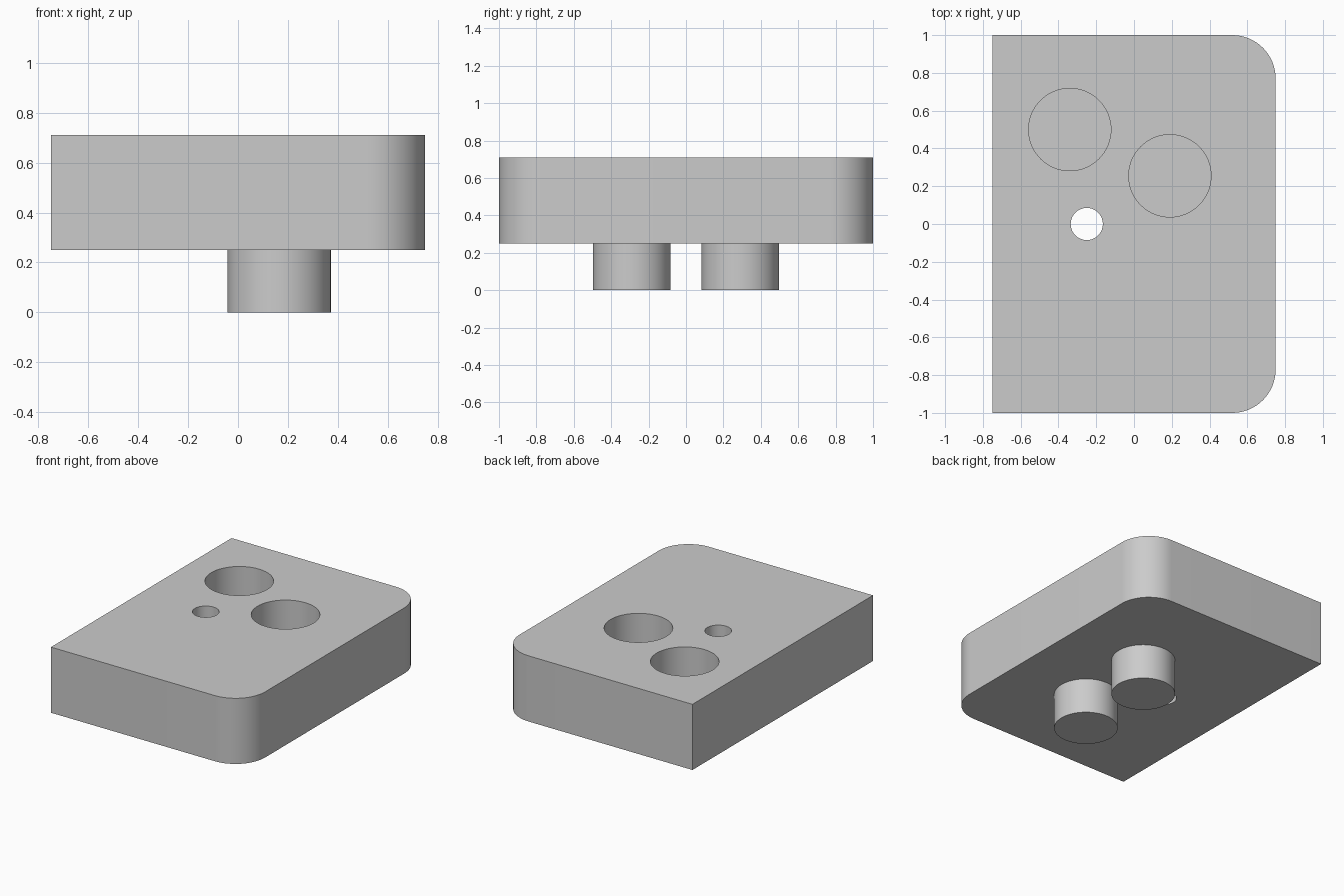
import bpy, bmesh, math
from mathutils import Vector

old = bpy.data.objects.get("Cube")
if old:
    bpy.data.objects.remove(old, do_unlink=True)

BASE, TOP = 0.25, 0.71
HALF_X, HALF_Y, CORNER = 0.75, 1.0, 0.23
SEGMENTS = 64

grey = bpy.data.materials.new("light grey")
grey.use_nodes = True
colour = (0.6, 0.6, 0.6, 1)
grey.diffuse_color = colour
grey.node_tree.nodes["Principled BSDF"].inputs["Base Color"].default_value = colour


def prism(name, outline, z0, z1):
    """Extrude a closed counter-clockwise outline from z0 up to z1."""
    bm = bmesh.new()
    face = bm.faces.new([bm.verts.new((x, y, z0)) for x, y in outline])
    top = bmesh.ops.extrude_face_region(bm, geom=[face])["geom"]
    bmesh.ops.translate(bm, vec=Vector((0, 0, z1 - z0)),
                        verts=[g for g in top if isinstance(g, bmesh.types.BMVert)])
    bmesh.ops.recalc_face_normals(bm, faces=bm.faces)
    mesh = bpy.data.meshes.new(name)
    bm.to_mesh(mesh)
    bm.free()
    mesh.materials.append(grey)
    obj = bpy.data.objects.new(name, mesh)
    bpy.context.collection.objects.link(obj)
    return obj


def arc(cx, cy, r, start, end, steps):
    angles = [math.radians(start + (end - start) * i / steps) for i in range(steps + 1)]
    return [(cx + r * math.cos(a), cy + r * math.sin(a)) for a in angles]


def cylinder(name, cx, cy, r, z0, z1):
    return prism(name, arc(cx, cy, r, 0, 360, SEGMENTS)[:-1], z0, z1)


def select_only(obj):
    bpy.ops.object.select_all(action="DESELECT")
    obj.select_set(True)
    bpy.context.view_layer.objects.active = obj


# Block with two square corners and two rounded ones on the +x side
outline = [(-HALF_X, HALF_Y), (-HALF_X, -HALF_Y)]
outline += arc(HALF_X - CORNER, CORNER - HALF_Y, CORNER, -90, 0, 16)
outline += arc(HALF_X - CORNER, HALF_Y - CORNER, CORNER, 0, 90, 16)
block = prism("block", outline, BASE, TOP)

# Two blind sockets and one through hole
POCKET = 0.44
holes = [
    ("back_socket_cutter", -0.34, 0.5, 0.218, POCKET),
    ("side_socket_cutter", 0.19, 0.255, 0.218, POCKET),
    ("through_hole_cutter", -0.25, 0.0, 0.085, BASE - 0.1),
]
for name, x, y, r, floor in holes:
    cutter = cylinder(name, x, y, r, floor, TOP + 0.1)
    cutter.hide_render = True
    cut = block.modifiers.new(name, "BOOLEAN")
    cut.operation = "DIFFERENCE"
    cut.solver = "EXACT"
    cut.object = cutter
    select_only(block)
    bpy.ops.object.modifier_apply(modifier=cut.name)
    bpy.data.objects.remove(cutter, do_unlink=True)

# Pegs under the block
pegs = [cylinder(name, 0.165, y, 0.207, 0, BASE + 0.02)
        for name, y in (("front_peg", -0.29), ("back_peg", 0.29))]

for obj in [block] + pegs:
    select_only(obj)
    bpy.ops.object.shade_smooth_by_angle(angle=math.radians(30))
